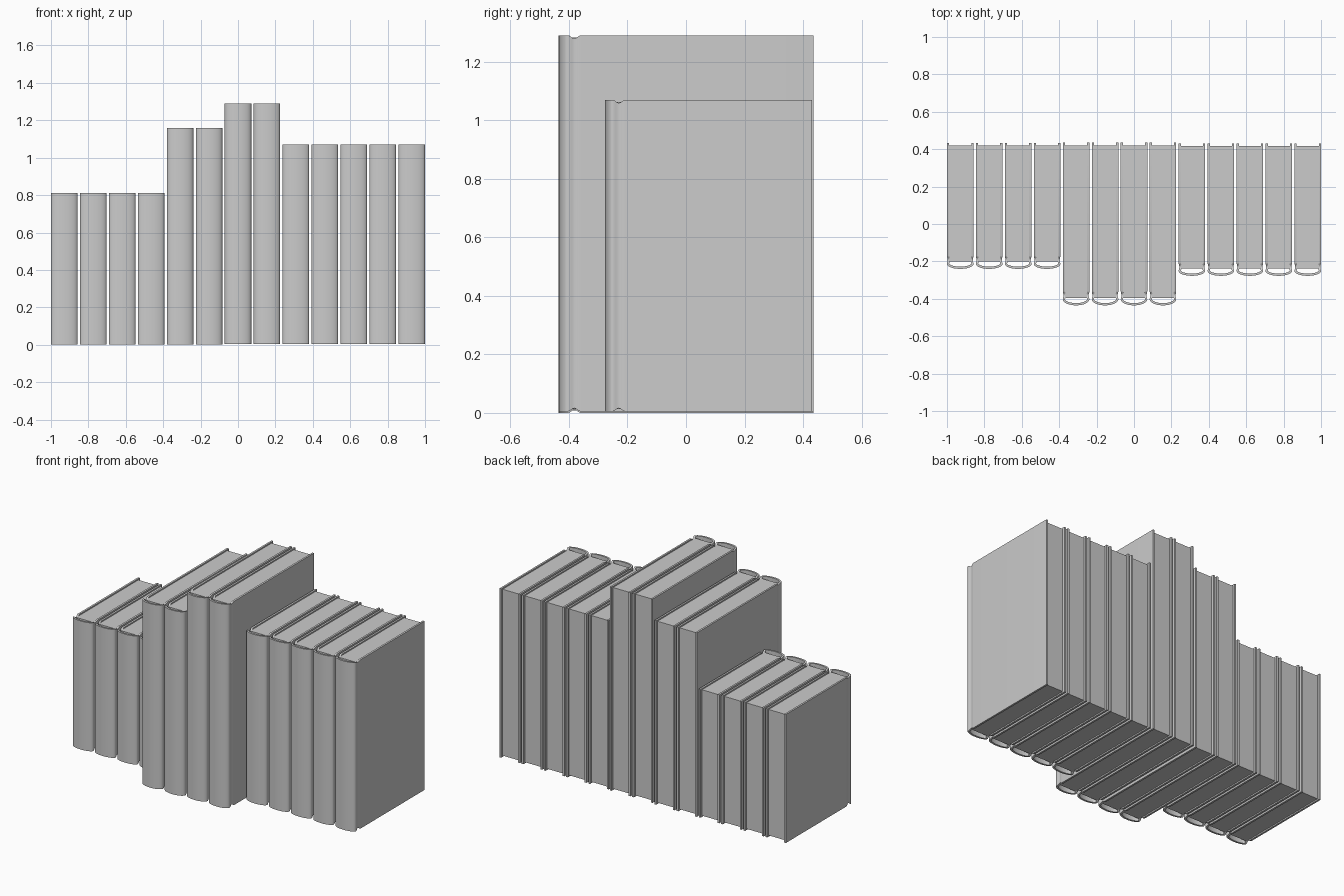
import bpy, bmesh
from math import sin, cos, pi, radians
from mathutils import Vector

if "Cube" in bpy.data.objects:
    bpy.data.objects.remove(bpy.data.objects["Cube"])

WIDTH = 0.142                 # book thickness along x
PITCH = (2 - WIDTH) / 12      # spacing of the 13 books
BOARD = 0.012                 # cover thickness
HALF = WIDTH / 2


def cover_profile(front, back, spine):
    """Half outline (x, y, z dip) from the fore edge to the spine centre, then mirrored."""
    y0 = front + spine
    hinge = 0.043
    half = [(HALF, back, 0)]
    for i in range(9):                          # soft hinge groove
        t = i / 8
        s = sin(pi * t) ** 2
        half.append((HALF - 0.004 * s, y0 + hinge * (1 - t), 0.011 * s))
    for i in range(1, 11):                      # rounded spine
        a = pi / 2 * i / 10
        half.append((HALF * cos(a), y0 - spine * sin(a), 0))
    return half + [(-x, y, d) for x, y, d in half[-2::-1]]


def make_cover(name, front, back, z0, z1, spine):
    pts = cover_profile(front, back, spine)
    bm = bmesh.new()
    rings = []
    for i, (x, y, d) in enumerate(pts):
        a, b = pts[max(i - 1, 0)], pts[min(i + 1, len(pts) - 1)]
        t = Vector((b[0] - a[0], b[1] - a[1])).normalized()
        ix, iy = x + t.y * BOARD, y - t.x * BOARD   # inner side of the board
        rings.append([bm.verts.new(c) for c in (
            (x, y, z0 + d), (x, y, z1 - d), (ix, iy, z1 - d), (ix, iy, z0 + d))])
    for r, s in zip(rings, rings[1:]):
        for k in range(4):
            n = (k + 1) % 4
            bm.faces.new((r[k], r[n], s[n], s[k]))
    bm.faces.new(rings[0])
    bm.faces.new(rings[-1])
    bmesh.ops.recalc_face_normals(bm, faces=bm.faces)
    return finish(bm, name)


def make_pages(name, front, back, z0, z1, spine):
    lo = Vector((-HALF + BOARD, front + 0.04, z0 + 0.008))
    hi = Vector((HALF - BOARD, back - 0.014, z1 - 0.008))
    bm = bmesh.new()
    bmesh.ops.create_cube(bm, size=1)
    for v in bm.verts:
        v.co = (lo + hi) / 2 + v.co * (hi - lo)
    return finish(bm, name)


def finish(bm, name):
    mesh = bpy.data.meshes.new(name)
    bm.to_mesh(mesh)
    bm.free()
    ob = bpy.data.objects.new(name, mesh)
    bpy.context.collection.objects.link(ob)
    return ob


# groups: name, count, front y, back y, bottom z, top z, spine depth
groups = [
    ("short_book", 4, -0.240, 0.433, 0.000, 0.81, 0.026),
    ("tall_book", 2, -0.435, 0.435, 0.000, 1.16, 0.032),
    ("tallest_book", 2, -0.435, 0.435, 0.005, 1.29, 0.032),
    ("medium_book", 5, -0.277, 0.430, 0.005, 1.07, 0.026),
]
slot = 0
for name, count, *dims in groups:
    cover = make_cover(name + "_cover", *dims)
    pages = make_pages(name + "_pages", *dims)
    bpy.ops.object.select_all(action='DESELECT')
    cover.select_set(True)
    bpy.context.view_layer.objects.active = cover
    bpy.ops.object.shade_smooth_by_angle(angle=radians(30))
    # repeat the book along the row
    for n in range(count):
        for part in (cover, pages):
            ob = part if n == 0 else part.copy()
            if n:
                bpy.context.collection.objects.link(ob)
            ob.location.x = -1 + HALF + slot * PITCH
        slot += 1
